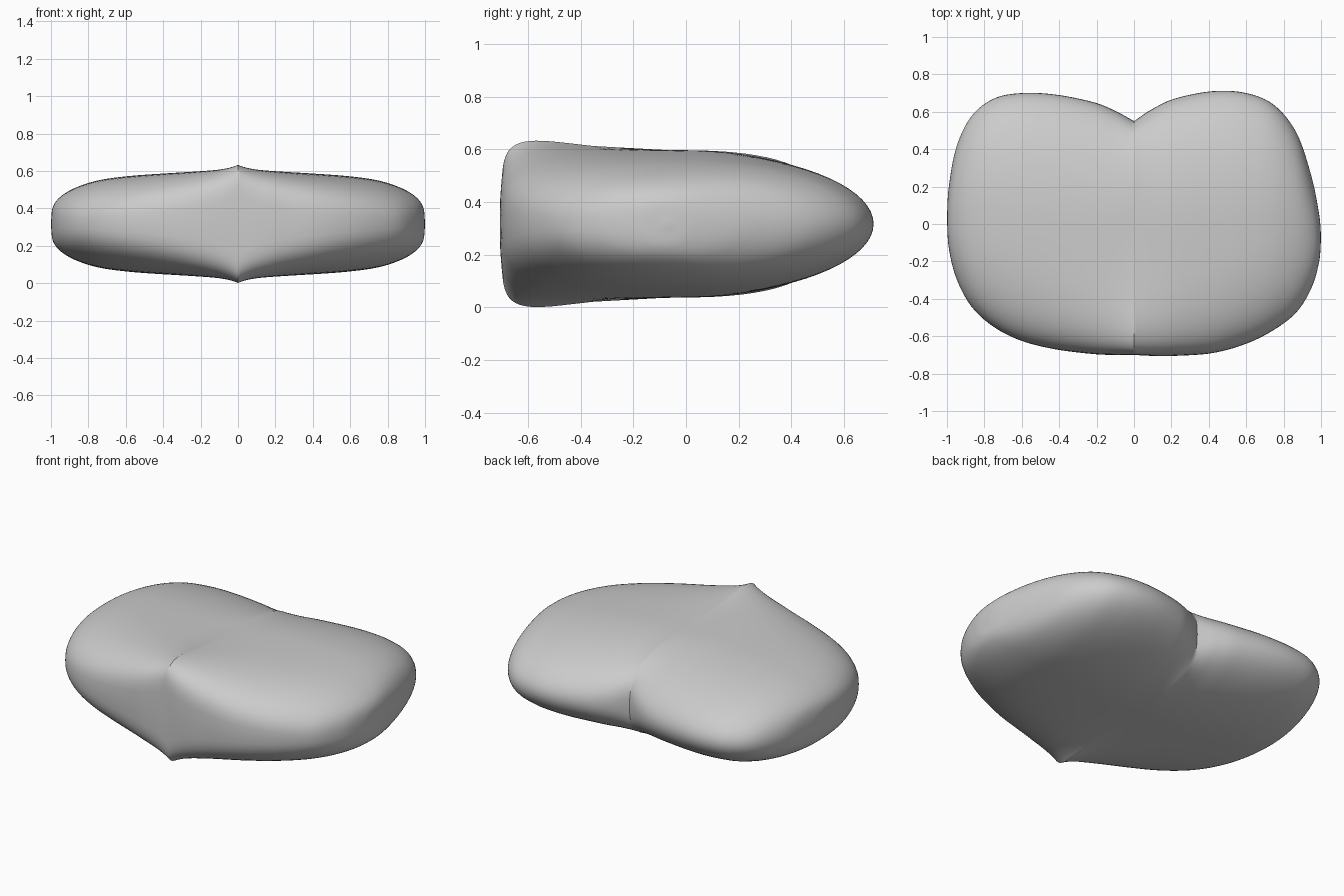
import bpy
import bmesh
from math import cos, sin, pi, exp, copysign
from mathutils import Vector

if "Cube" in bpy.data.objects:
    bpy.data.objects.remove(bpy.data.objects["Cube"], do_unlink=True)

MID_Z = 0.317
STEPS, RING = 8, 72

# Stations from the middle outward: distance, front y, back y, half thickness
LEFT = [(0, -.7, .55, .28), (.1, -.705, .616, .28), (.22, -.705, .671, .278),
        (.42, -.69, .71, .268), (.6, -.64, .7, .254), (.75, -.565, .635, .232),
        (.87, -.47, .485, .193), (.95, -.34, .25, .145), (.99, -.2, .05, .09), (1, -.08, -.06, .01)]
RIGHT = [(0, -.7, .55, .28), (.1, -.7, .605, .28), (.22, -.695, .652, .278),
         (.42, -.67, .692, .268), (.6, -.625, .7, .254), (.75, -.55, .67, .232),
         (.87, -.44, .575, .193), (.95, -.29, .41, .145), (.99, -.13, .2, .09), (1, .02, .04, .01)]


def smooth_path(rows):
    """Catmull-Rom interpolation of the station rows."""
    pts = [Vector(r) for r in rows]
    pts = [2 * pts[0] - pts[1]] + pts + [2 * pts[-1] - pts[-2]]
    out = []
    for a, b, c, d in zip(pts, pts[1:], pts[2:], pts[3:]):
        for i in range(STEPS):
            t = i / STEPS
            out.append(0.5 * (2 * b + (c - a) * t + (2 * a - 5 * b + 4 * c - d) * t * t
                              + (3 * b - a - 3 * c + d) * t ** 3))
    return out + [pts[-2]]


def power(value, n):
    return copysign(abs(value) ** (2 / n), value)


def section(station, side):
    """Rounded cross-section, blunt near the middle and elliptical in the lobes."""
    x, front, back, half = station
    near, wide = exp(-x / 0.08), exp(-x / 0.4)
    mid, reach = (front + back) / 2, (back - front) / 2
    ring = []
    for i in range(RING):
        a = 2 * pi * i / RING
        n = 2 + 0.8 * near if cos(a) > 0 else 2 + 3.2 * wide + 0.8 * near
        u, v = power(cos(a), n), power(sin(a), n)
        lift = 1 + (0.16 * wide + 0.13 * near) * min(u, 0) ** 2
        ring.append((side * x, mid + reach * u, MID_Z + half * v * lift))
    return ring


# Two-lobed cushion body lofted from one side to the other
right = [section(s, -1) for s in smooth_path(RIGHT)]
left = [section(s, 1) for s in smooth_path(LEFT)]
bm = bmesh.new()
rings = [[bm.verts.new(p) for p in ring] for ring in right[::-1] + left[1:]]
for r, s in zip(rings, rings[1:]):
    for i in range(RING):
        j = (i + 1) % RING
        bm.faces.new((r[i], r[j], s[j], s[i]))
bm.faces.new(rings[0])
bm.faces.new(rings[-1])
bmesh.ops.recalc_face_normals(bm, faces=bm.faces)
mesh = bpy.data.meshes.new("cushion_body")
bm.to_mesh(mesh)
bm.free()
body = bpy.data.objects.new("cushion_body", mesh)
bpy.context.collection.objects.link(body)

# Plain light grey
grey = bpy.data.materials.new("light_grey")
grey.use_nodes = True
colour = (0.6, 0.6, 0.6, 1)
grey.diffuse_color = colour
grey.node_tree.nodes["Principled BSDF"].inputs["Base Color"].default_value = colour
mesh.materials.append(grey)

# Smooth shading that keeps the cleft crisp
bpy.context.view_layer.objects.active = body
body.select_set(True)
bpy.ops.object.shade_smooth_by_angle(angle=pi / 4)
